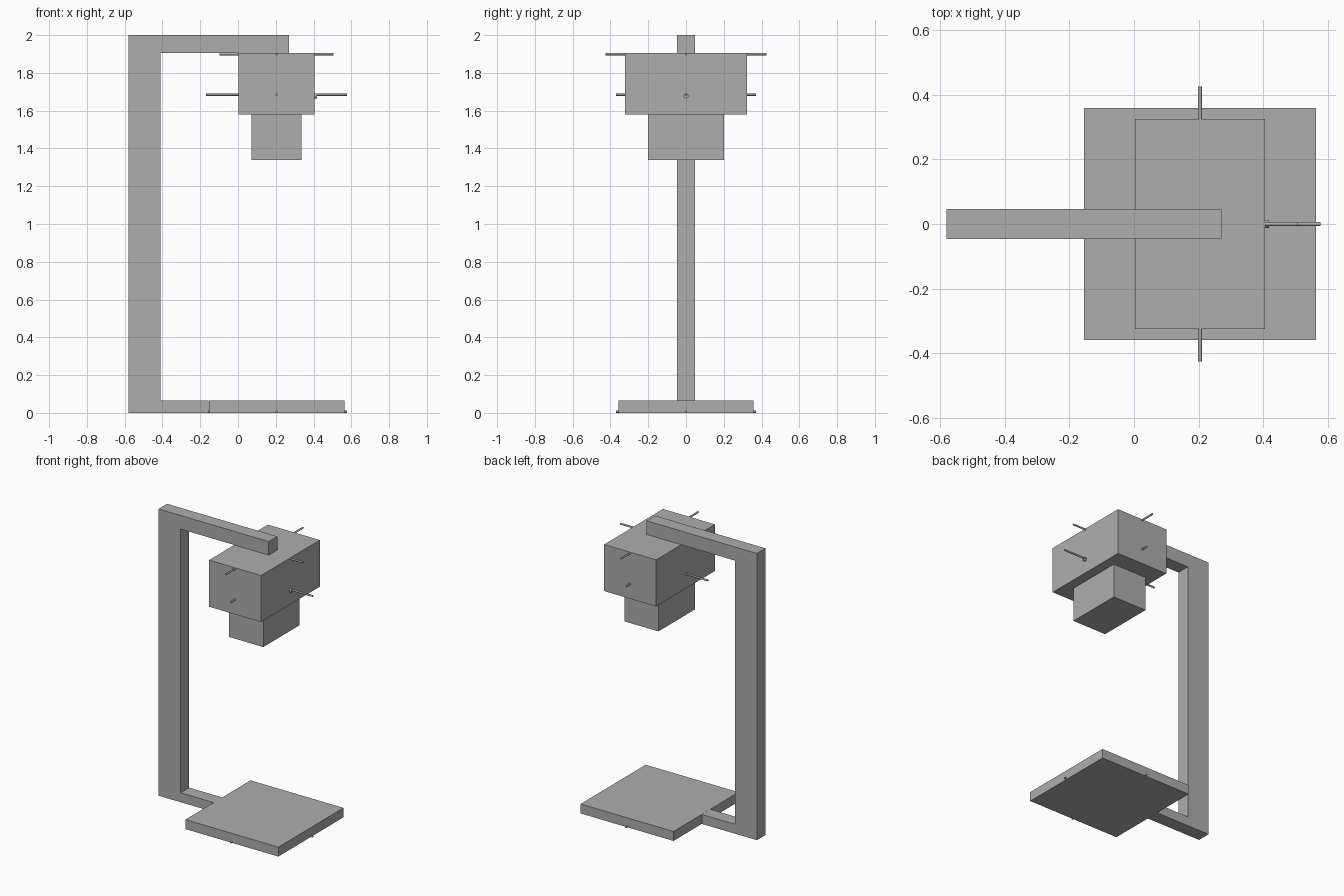
import bpy, bmesh
from math import pi
from mathutils import Matrix, Vector

if "Cube" in bpy.data.objects:
    bpy.data.objects.remove(bpy.data.objects["Cube"], do_unlink=True)

grey = bpy.data.materials.new("plain_grey")
grey.use_nodes = True
COLOUR = (0.42, 0.42, 0.42, 1)
grey.diffuse_color = COLOUR
grey.node_tree.nodes["Principled BSDF"].inputs["Base Color"].default_value = COLOUR

AXIS_X = 0.204  # shared centre of base, head and rods


def finish(name, bm):
    bmesh.ops.recalc_face_normals(bm, faces=bm.faces)
    mesh = bpy.data.meshes.new(name)
    bm.to_mesh(mesh)
    bm.free()
    mesh.materials.append(grey)
    obj = bpy.data.objects.new(name, mesh)
    bpy.context.collection.objects.link(obj)
    return obj


def box(name, width, depth, bottom, top, cx=AXIS_X):
    bm = bmesh.new()
    bmesh.ops.create_cube(bm, size=1, matrix=Matrix.LocRotScale(
        Vector((cx, 0, (bottom + top) / 2)), None, Vector((width, depth, top - bottom))))
    return finish(name, bm)


def rod(name, axis, centre, length, radius):
    bm = bmesh.new()
    turn = Matrix.Rotation(pi / 2, 4, "Y" if axis == "x" else "X")
    bmesh.ops.create_cone(bm, cap_ends=True, segments=16, radius1=radius, radius2=radius,
                          depth=length, matrix=Matrix.Translation(centre) @ turn)
    obj = finish(name, bm)
    bpy.ops.object.select_all(action="DESELECT")
    obj.select_set(True)
    bpy.context.view_layer.objects.active = obj
    bpy.ops.object.shade_smooth_by_angle()


# C-shaped stand: foot, post and arm extruded from one profile
profile = [(-0.58, 0), (-0.155, 0), (-0.155, 0.066), (-0.41, 0.066),
           (-0.41, 1.905), (0.27, 1.905), (0.27, 2), (-0.58, 2)]
bm = bmesh.new()
face = bm.faces.new([bm.verts.new((x, -0.047, z)) for x, z in profile])
side = bmesh.ops.extrude_face_region(bm, geom=[face])
bmesh.ops.translate(bm, vec=(0, 0.094, 0),
                    verts=[v for v in side["geom"] if isinstance(v, bmesh.types.BMVert)])
finish("stand", bm)

# Base plate and the two-step head
box("base_plate", 0.717, 0.717, 0, 0.066)
box("head_upper", 0.401, 0.648, 1.58, 1.905)
box("head_lower", 0.263, 0.4, 1.34, 1.58)

# Crossed rods through the head and base
for name, z, length_x, length_y in [("head_top_rod", 1.899, 0.602, 0.85),
                                    ("head_middle_rod", 1.684, 0.747, 0.742),
                                    ("base_rod", 0.006, 0.747, 0.742)]:
    rod(name + "_across", "x", (AXIS_X, 0, z), length_x, 0.006)
    rod(name + "_lengthwise", "y", (AXIS_X, 0, z), length_y, 0.006)

# Small round boss on the left side of the head
rod("head_boss", "x", (0.41, 0, 1.678), 0.014, 0.013)
